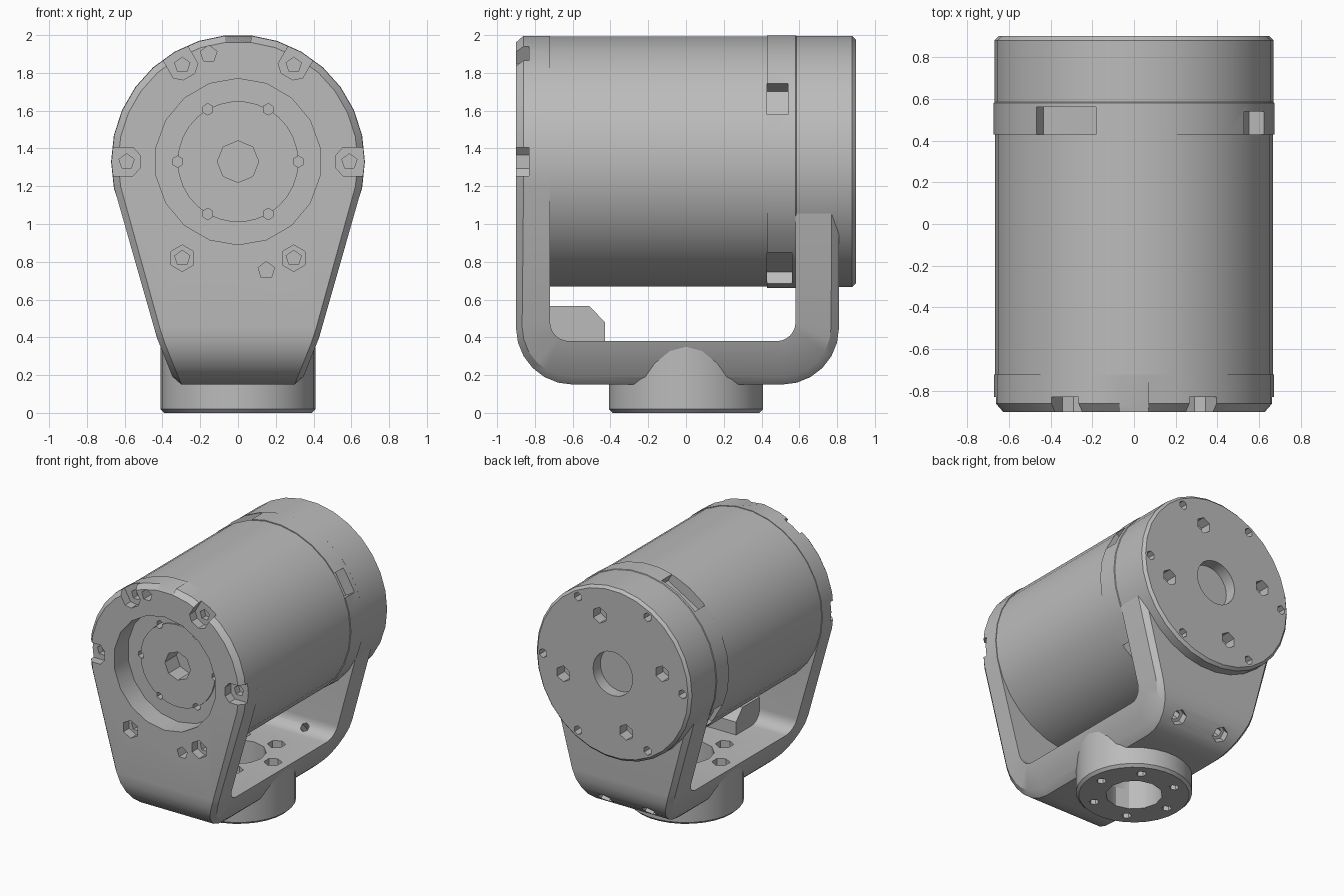
import bpy
import bmesh
from math import sin, cos, radians, pi
from mathutils import Vector, Matrix

if "Cube" in bpy.data.objects:
    bpy.data.objects.remove(bpy.data.objects["Cube"])

AXIS_Z = 1.33      # height of the motor axis
RADIUS = 0.67      # motor radius
STEPS = 30

grey = bpy.data.materials.new("machined grey")
grey.use_nodes = True
grey.diffuse_color = (0.5, 0.5, 0.5, 1)
grey.node_tree.nodes["Principled BSDF"].inputs["Base Color"].default_value = grey.diffuse_color


def finish(name, bm):
    bmesh.ops.recalc_face_normals(bm, faces=bm.faces)
    mesh = bpy.data.meshes.new(name)
    bm.to_mesh(mesh)
    bm.free()
    mesh.materials.append(grey)
    obj = bpy.data.objects.new(name, mesh)
    bpy.context.collection.objects.link(obj)
    return obj


def bridge(name, loops):
    """Skin closed loops of equal length and cap both ends."""
    bm = bmesh.new()
    rings = [[bm.verts.new(p) for p in loop] for loop in loops]
    n = len(rings[0])
    for a, b in zip(rings, rings[1:]):
        for i in range(n):
            j = (i + 1) % n
            bm.faces.new((a[i], a[j], b[j], b[i]))
    bm.faces.new(rings[0])
    bm.faces.new(rings[-1])
    return finish(name, bm)


def lathe(name, profile, upright=False):
    """Turn (radius, position) points about z, or about the motor axis."""
    loops = []
    for r, h in profile:
        ring = []
        for i in range(STEPS):
            a = 2 * pi * i / STEPS
            u, v = r * cos(a), r * sin(a)
            ring.append((u, v, h) if upright else (u, h, AXIS_Z + v))
        loops.append(ring)
    return bridge(name, loops)


def drill(bm, r, sides, start, end):
    start, end = Vector(start), Vector(end)
    d = end - start
    m = Matrix.Translation((start + end) / 2) @ d.to_track_quat('Z', 'Y').to_matrix().to_4x4()
    bmesh.ops.create_cone(bm, cap_ends=True, segments=sides, radius1=r, radius2=r,
                          depth=d.length, matrix=m)


def polar(r, deg, y):
    a = radians(deg)
    return (r * cos(a), y, AXIS_Z + r * sin(a))


def cut(objs, bm):
    cutter = finish("cutter", bm)
    cutter.hide_render = True
    for obj in objs:
        mod = obj.modifiers.new("cut", 'BOOLEAN')
        mod.operation = 'DIFFERENCE'
        mod.solver = 'EXACT'
        mod.object = cutter
        bpy.context.view_layer.objects.active = obj
        bpy.ops.object.modifier_apply(modifier=mod.name)
    bpy.data.objects.remove(cutter)


# U-shaped bracket: cross-sections swept down the front arm, along the floor, up the back arm
def half_width(z):
    pts = [(0.15, 0.33), (0.40, 0.43), (1.19, 0.655)]
    for (z0, w0), (z1, w1) in zip(pts, pts[1:]):
        if z <= z1:
            return w0 + (w1 - w0) * (z - z0) / (z1 - z0)
    return pts[-1][1]


def section(inner, side, outer):
    left = [(-w, y, z) for w, y, z in (inner, side, outer)]
    return left + [(w, y, z) for w, y, z in (outer, side, inner)]


def arm(y_out, y_in, s, r):
    loops = []
    for deg in range(84, -13, -12):
        loops.append(section(polar(r, deg, y_in), polar(r, deg, y_out - s * 0.04),
                             polar(r - 0.035, deg, y_out)))
    for deg in range(0, 91, 15):
        c, k = 1 - cos(radians(deg)), sin(radians(deg))
        out = Vector((y_out - s * 0.3 * c, 0.45 - 0.3 * k))
        inn = Vector((y_in - s * 0.1 * c, 0.48 - 0.1 * k))
        mid = out.lerp(inn, 0.18)
        loops.append(section((half_width(inn.y), *inn), (half_width(mid.y), *mid),
                             (half_width(out.y) - 0.03, *out)))
    return loops


bracket = bridge("bracket", arm(-0.9, -0.72, -1, RADIUS) + arm(0.81, 0.58, 1, 0.66)[::-1])

# Round mounting boss under the bracket
boss = lathe("mounting_boss", [(0.39, 0), (0.41, 0.02), (0.41, 0.375)], upright=True)

# Motor body and rear housing
body = lathe("motor_body", [(0.32, -0.742), (0.32, -0.73), (0.665, -0.73), (0.665, 0.43)])
housing = lathe("rear_housing", [
    (0.672, 0.43), (0.672, 0.58), (0.668, 0.585), (0.668, 0.88), (0.648, 0.9),
    (0.17, 0.9), (0.17, 0.8), (0.135, 0.8), (0.135, 0.65), (0.09, 0.65), (0.09, 0.5)])

# Cable guide inside the front arm
guide_side = [(-0.74, 0.36), (-0.43, 0.36), (-0.43, 0.48), (-0.51, 0.565), (-0.74, 0.565)]
guide = bridge("cable_guide", [[(x, y, z) for y, z in guide_side] for x in (-0.13, 0.13)])

# Large pockets in bracket and boss
bm = bmesh.new()
drill(bm, 0.44, 18, (0, -1, AXIS_Z), (0, -0.65, AXIS_Z))
drill(bm, 0.2, 12, (0, 0, -0.1), (0, 0, 0.5))
for deg in range(0, 360, 60):
    a = radians(deg)
    drill(bm, 0.065, 6, (0.3 * cos(a), 0.3 * sin(a), 0.28), (0.3 * cos(a), 0.3 * sin(a), 0.5))
    if deg > 180:
        drill(bm, 0.07, 6, polar(0.59, deg, -1), polar(0.59, deg, -0.83))
    else:
        # bolt seat left open at the rim
        shape = [(-0.07, -0.035), (-0.035, -0.075), (0.2, -0.075),
                 (0.2, 0.075), (-0.035, 0.075), (-0.07, 0.035)]
        rings = [[bm.verts.new(((0.59 + u) * cos(a) - v * sin(a), y,
                                AXIS_Z + (0.59 + u) * sin(a) + v * cos(a)))
                  for u, v in shape] for y in (-1, -0.83)]
        for ring in rings:
            bm.faces.new(ring)
        for i in range(len(shape)):
            j = (i + 1) % len(shape)
            bm.faces.new((rings[0][i], rings[0][j], rings[1][j], rings[1][i]))
for x in (-0.19, 0.19):
    drill(bm, 0.06, 6, (x, 0.84, 0.12), (x, 0.68, 0.28))
cut([bracket, boss], bm)

# Small screw holes in bracket and boss
bm = bmesh.new()
for deg in range(0, 360, 60):
    a = radians(deg)
    drill(bm, 0.035, 6, (0.3 * cos(a), 0.3 * sin(a), -0.1), (0.3 * cos(a), 0.3 * sin(a), 0.32))
    drill(bm, 0.042, 5, polar(0.59, deg, -0.86), polar(0.59, deg, -0.78))
for x, z in ((-0.155, 1.9), (0.15, 0.755)):
    drill(bm, 0.046, 5, (x, -1, z), (x, -0.8, z))
for x in (-0.19, 0.19):
    drill(bm, 0.035, 6, (x, 0.74, 0.22), (x, 0.45, 0.51))
cut([bracket, boss], bm)

# Hub socket and screw ring in the motor face
bm = bmesh.new()
drill(bm, 0.11, 8, (0, -0.8, AXIS_Z), (0, -0.6, AXIS_Z))
for deg in range(0, 360, 60):
    drill(bm, 0.03, 6, polar(0.32, deg, -0.8), polar(0.32, deg, -0.67))
cut([body], bm)

# Rear face holes and the slots around the housing
bm = bmesh.new()
for deg in range(-15, 345, 90):
    drill(bm, 0.062, 6, polar(0.44, deg, 1), polar(0.44, deg, 0.8))
for deg in range(0, 360, 60):
    drill(bm, 0.035, 6, polar(0.6, deg, 1), polar(0.6, deg, 0.82))
for deg, width, end in ((30, 0.19, 0.54), (120, 0.33, 0.56), (210, 0.19, 0.54), (300, 0.33, 0.56)):
    m = (Matrix.Translation(polar(0.66, deg, (0.41 + end) / 2))
         @ Matrix.Rotation(-radians(deg), 4, 'Y')
         @ Matrix.Diagonal((0.16, end - 0.41, width, 1)))
    bmesh.ops.create_cube(bm, size=1, matrix=m)
cut([housing], bm)

# Smooth the round surfaces, keep the machined edges sharp
for obj in bpy.context.view_layer.objects:
    obj.select_set(obj in (bracket, boss, body, housing, guide))
bpy.context.view_layer.objects.active = bracket
bpy.ops.object.shade_smooth_by_angle(angle=radians(30))
